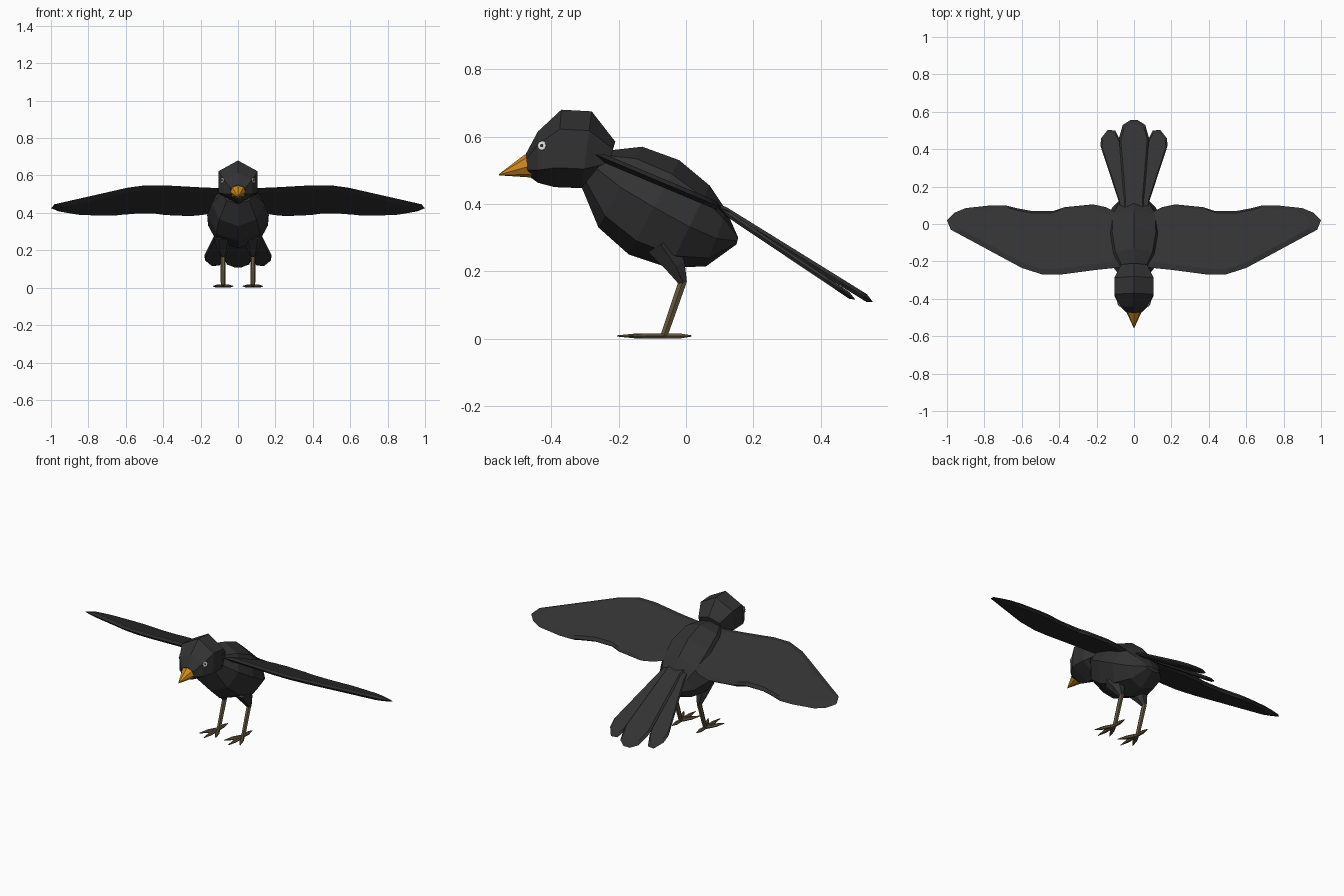
import bpy, bmesh
from math import sin, cos, pi
from mathutils import Vector

cube = bpy.data.objects.get("Cube")
if cube:
    bpy.data.objects.remove(cube)


def material(name, r, g, b):
    m = bpy.data.materials.new(name)
    m.use_nodes = True
    m.diffuse_color = (r, g, b, 1)
    m.node_tree.nodes["Principled BSDF"].inputs["Base Color"].default_value = (r, g, b, 1)
    return m


BLACK = material("black_feathers", .032, .032, .032)
ORANGE = material("orange_beak", .62, .25, .012)
BROWN = material("brown_legs", .13, .095, .05)
WHITE = material("white_eye", .75, .75, .75)


def finish(name, bm, mat):
    bmesh.ops.recalc_face_normals(bm, faces=bm.faces)
    mesh = bpy.data.meshes.new(name)
    bm.to_mesh(mesh)
    bm.free()
    mesh.materials.append(mat)
    obj = bpy.data.objects.new(name, mesh)
    bpy.context.collection.objects.link(obj)
    return obj


def skin(name, rings, mat):
    """Join equal rings of points with quads and cap both ends."""
    bm = bmesh.new()
    rows = [[bm.verts.new(p) for p in ring] for ring in rings]
    n = len(rows[0])
    for a, b in zip(rows, rows[1:]):
        for i in range(n):
            j = (i + 1) % n
            bm.faces.new((a[i], a[j], b[j], b[i]))
    bm.faces.new(rows[0])
    bm.faces.new(rows[-1])
    return finish(name, bm, mat)


def loft(name, sections, sides, mat):
    """Each section: top y, z, bottom y, z, half width."""
    widest = max(sin(2 * pi * i / sides) for i in range(sides))
    rings = []
    for ty, tz, by, bz, w in sections:
        ring = []
        for i in range(sides):
            a = 2 * pi * i / sides
            t = (1 + cos(a)) / 2
            ring.append((w * sin(a) / widest, by + (ty - by) * t, bz + (tz - bz) * t))
        rings.append(ring)
    return skin(name, rings, mat)


def blade(name, outline, height, thick, mat, side=1):
    """Thin feathered sheet with a sharp rim; height(y) gives its slope."""
    cx = sum(p[0] for p in outline) / len(outline)
    cy = sum(p[1] for p in outline) / len(outline)

    def ring(scale, dz):
        pts = [(cx + (x - cx) * scale, cy + (y - cy) * scale) for x, y in outline]
        return [(side * x, y, height(y) + dz) for x, y in pts]
    return skin(name, [ring(.88, thick), ring(1, 0), ring(.88, -thick)], mat)


def limb(name, path, sides, mat):
    """Tapered tube through (point, radius) pairs."""
    axis = Vector(path[-1][0]) - Vector(path[0][0])
    turn = axis.to_track_quat('Z', 'Y')
    rings = [[Vector(p) + turn @ Vector((r * cos(2 * pi * i / sides), r * sin(2 * pi * i / sides), 0))
              for i in range(sides)] for p, r in path]
    return skin(name, rings, mat)


# Body, head and beak
loft("body", [(-.22, .56, -.31, .45, .085), (-.13, .57, -.26, .33, .14),
              (-.02, .53, -.17, .25, .165), (.07, .455, -.05, .21, .16),
              (.12, .38, .06, .215, .115), (.155, .3, .15, .28, .05)], 8, BLACK)
loft("head", [(-.475, .55, -.47, .485, .04), (-.44, .615, -.44, .463, .075),
              (-.37, .68, -.39, .45, .105), (-.28, .675, -.31, .447, .105),
              (-.21, .585, -.235, .5, .07)], 6, BLACK)
loft("beak", [(-.455, .55, -.43, .476, .045), (-.48, .546, -.45, .478, .043),
              (-.555, .489, -.555, .485, .002)], 8, ORANGE)

# Wing and tail outlines seen from above
WING = [(.05, -.23), (.2, -.245), (.39, -.27), (.49, -.27), (.6, -.235), (.98, -.03),
        (1, .02), (.96, .06), (.9, .085), (.76, .1), (.69, .1), (.63, .085), (.55, .07),
        (.43, .07), (.37, .09), (.22, .105), (.15, .09), (.05, .04)]
MIDDLE = [(-.05, .08), (.05, .08), (.08, .46), (.06, .53), (.02, .555),
          (-.02, .555), (-.06, .53), (-.08, .46)]
OUTER = [(.0, .08), (.075, .1), (.18, .42), (.175, .46), (.14, .503), (.1, .5), (.07, .44)]


def wing_height(y):
    return .547 - .42 * (y + .27)


def tail_height(y):
    return .385 - .62 * (y - .11)


def outer_height(y):
    return tail_height(y) - .05 * y


blade("tail_middle", MIDDLE, tail_height, .012, BLACK)

for label, s in (("left", 1), ("right", -1)):
    blade(label + "_wing", WING, wing_height, .013, BLACK, s)
    blade(label + "_tail_feather", OUTER, outer_height, .01, BLACK, s)

    # Eye plate lying on the cheek
    normal = Vector((s * .9, -.42, .12)).normalized()
    centre = Vector((s * .081, -.427, .573))
    limb(label + "_eye", [(centre - normal * .004, .014), (centre + normal * .004, .014)], 8, WHITE)
    limb(label + "_pupil", [(centre, .005), (centre + normal * .006, .005)], 6, BLACK)

    # Leg
    x = s * .08
    limb(label + "_thigh", [((x, -.075, .28), .05), ((x, -.03, .215), .034),
                            ((x, -.008, .165), .014)], 6, BLACK)
    limb(label + "_shank", [((x, -.008, .175), .014), ((x, -.065, .01), .012)], 6, BROWN)

    # Four flat toes
    for toe, tx, ty in (("middle", 0, -.205), ("outer", .053, -.17),
                        ("inner", -.053, -.17), ("back", 0, .017)):
        start, end = Vector((x, -.065, .008)), Vector((x + s * tx, ty, .008))
        obj = limb(f"{label}_{toe}_toe", [(start, .009), (start.lerp(end, .55), .012),
                                          (end, .002)], 6, BROWN)
        for v in obj.data.vertices:
            v.co.z = .008 + max(-.008, min(.008, v.co.z - .008))
